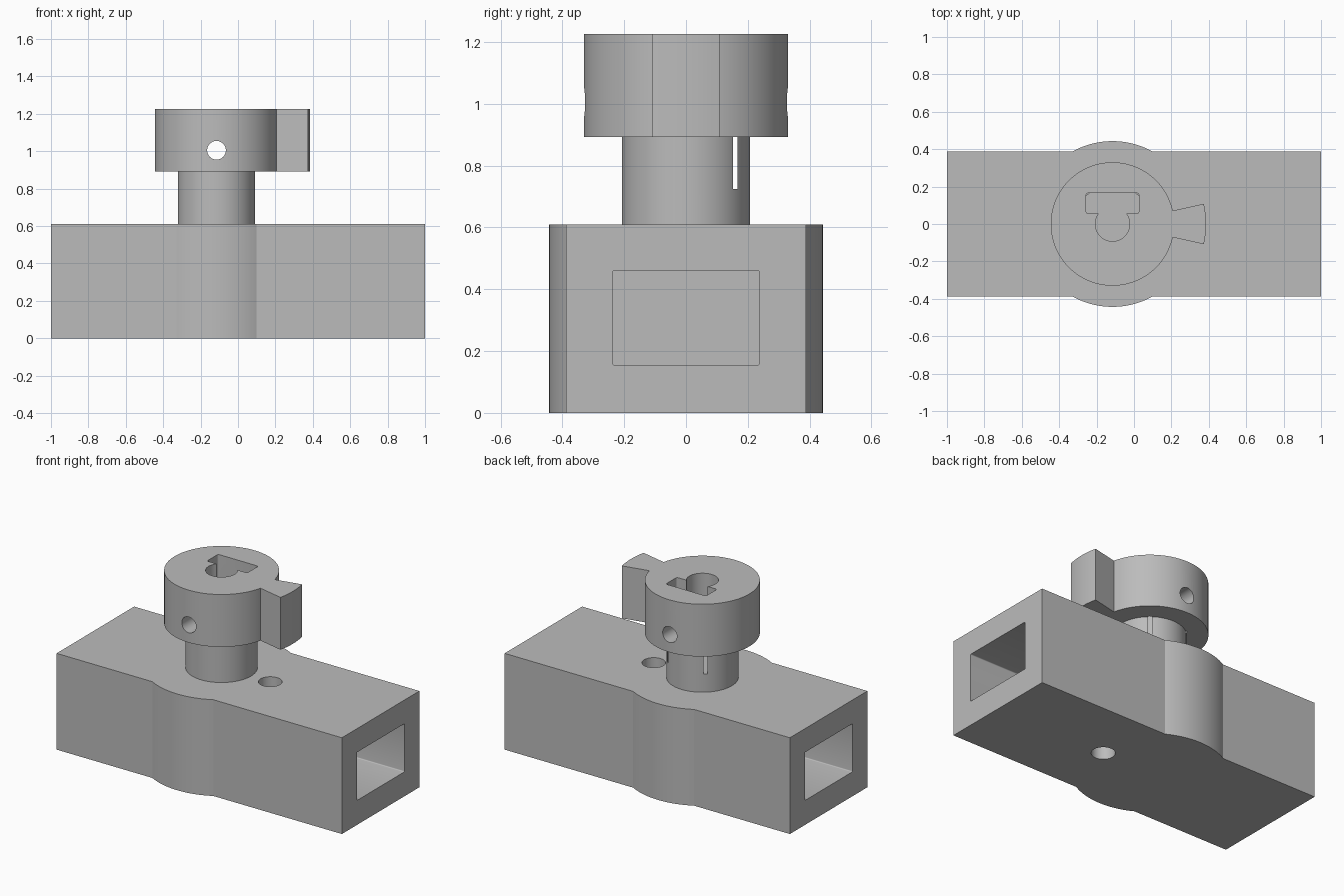
import bpy
import bmesh
from math import sin, cos, radians
from mathutils import Matrix, Vector

cube = bpy.data.objects.get("Cube")
if cube:
    bpy.data.objects.remove(cube, do_unlink=True)

AXIS_X = -0.115  # shaft centre
BODY_TOP, COLLAR_BOTTOM, COLLAR_TOP = 0.61, 0.893, 1.225

gray = bpy.data.materials.new("matte gray")
gray.use_nodes = True
gray.diffuse_color = (0.5, 0.5, 0.5, 1)
gray.node_tree.nodes["Principled BSDF"].inputs["Base Color"].default_value = (0.5, 0.5, 0.5, 1)


def finish(bm, name):
    bmesh.ops.recalc_face_normals(bm, faces=bm.faces)
    mesh = bpy.data.meshes.new(name)
    bm.to_mesh(mesh)
    bm.free()
    mesh.materials.append(gray)
    obj = bpy.data.objects.new(name, mesh)
    bpy.context.collection.objects.link(obj)
    return obj


def box(name, low, high, round_edges=0, round_axis=2):
    low, high = Vector(low), Vector(high)
    bm = bmesh.new()
    bmesh.ops.create_cube(bm, size=1)
    for v in bm.verts:
        v.co = (low + high) / 2 + v.co * (high - low)
    if round_edges:
        edges = [e for e in bm.edges
                 if abs((e.verts[0].co - e.verts[1].co).normalized()[round_axis]) > 0.9]
        bmesh.ops.bevel(bm, geom=edges, offset=round_edges, segments=4,
                        profile=0.5, affect='EDGES')
    return finish(bm, name)


def cylinder(name, radius, start, end, sides=96):
    start, end = Vector(start), Vector(end)
    span = end - start
    turn = span.to_track_quat('Z', 'Y').to_matrix().to_4x4()
    bm = bmesh.new()
    bmesh.ops.create_cone(bm, cap_ends=True, segments=sides, radius1=radius,
                          radius2=radius, depth=span.length,
                          matrix=Matrix.Translation((start + end) / 2) @ turn)
    return finish(bm, name)


def upright(name, radius, x, z0, z1, sides=96):
    return cylinder(name, radius, (x, 0, z0), (x, 0, z1), sides)


def sector(name, radius, half_angle, z0, z1, steps=12):
    bm = bmesh.new()
    points = [(AXIS_X, 0, z0)]
    for i in range(steps + 1):
        a = radians(half_angle * (2 * i / steps - 1))
        points.append((AXIS_X + radius * cos(a), radius * sin(a), z0))
    face = bm.faces.new([bm.verts.new(p) for p in points])
    top = bmesh.ops.extrude_face_region(bm, geom=[face])["geom"]
    bmesh.ops.translate(bm, vec=(0, 0, z1 - z0),
                        verts=[v for v in top if isinstance(v, bmesh.types.BMVert)])
    return finish(bm, name)


def combine(target, tool, operation):
    mod = target.modifiers.new("combine", 'BOOLEAN')
    mod.operation, mod.solver, mod.object = operation, 'EXACT', tool
    bpy.context.view_layer.objects.active = target
    bpy.ops.object.modifier_apply(modifier=mod.name)
    bpy.data.objects.remove(tool, do_unlink=True)


# Block with a round swelling around the shaft
body = box("coupler_body", (-1, -0.388, 0), (1, 0.388, BODY_TOP))
combine(body, upright("swelling", 0.443, AXIS_X, 0, BODY_TOP, 128), 'UNION')

# Sockets in both ends, leaving a solid core under the shaft
for name, x0, x1 in (("left_socket", 0.09, 1.1), ("right_socket", -1.1, -0.32)):
    combine(body, box(name, (x0, -0.238, 0.155), (x1, 0.238, 0.46), 0.006, 0), 'DIFFERENCE')

# Vertical pin hole
combine(body, upright("pin_hole", 0.068, 0.226, -0.1, 0.7, 48), 'DIFFERENCE')

# Shaft, collar and pointer fin
head = upright("shaft_and_collar", 0.207, AXIS_X, BODY_TOP, COLLAR_BOTTOM + 0.1)
combine(head, upright("collar", 0.33, AXIS_X, COLLAR_BOTTOM, COLLAR_TOP, 128), 'UNION')
combine(head, sector("fin", 0.5, 12.5, COLLAR_BOTTOM, COLLAR_TOP), 'UNION')

# Keyhole pocket from the top: bore plus nut slot
keyhole = upright("bore", 0.092, AXIS_X, 0.725, 1.4, 64)
combine(keyhole, box("nut_slot", (AXIS_X - 0.141, 0.055, 0.725),
                     (AXIS_X + 0.141, 0.166, 1.4), 0.012), 'UNION')
combine(head, keyhole, 'DIFFERENCE')

# Set-screw hole from front to back
combine(head, cylinder("screw_hole", 0.05, (AXIS_X, -0.6, 1.005),
                       (AXIS_X, 0.6, 1.005), 48), 'DIFFERENCE')

# Smooth the round walls, keep the edges crisp
for obj in (body, head):
    bpy.ops.object.select_all(action='DESELECT')
    obj.select_set(True)
    bpy.context.view_layer.objects.active = obj
    bpy.ops.object.shade_smooth_by_angle(angle=radians(25))
